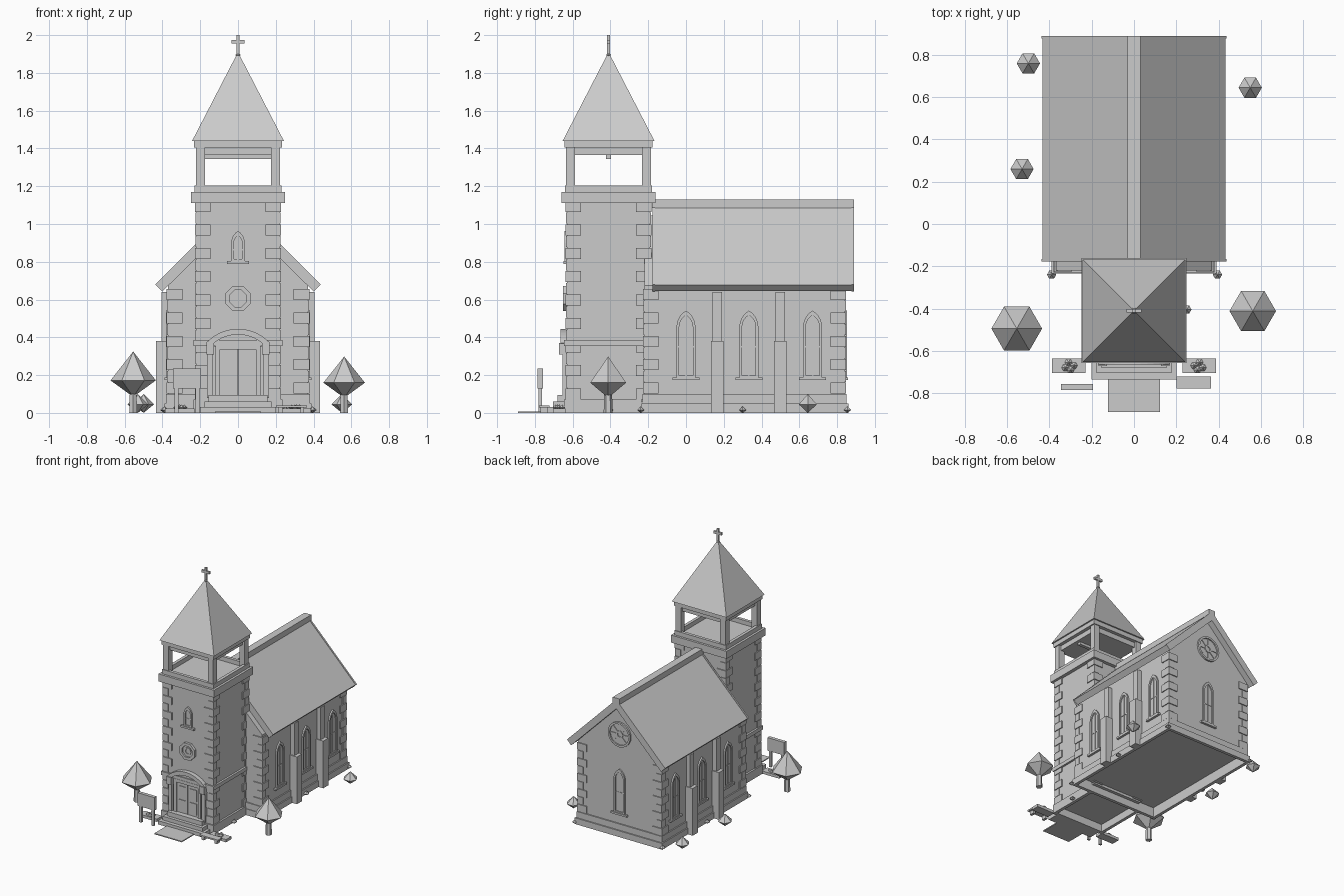
import bpy, bmesh, math
from mathutils import Matrix, Vector

if "Cube" in bpy.data.objects:
    bpy.data.objects.remove(bpy.data.objects["Cube"])

stone = bpy.data.materials.new("plain_grey")
stone.diffuse_color = (0.6, 0.6, 0.6, 1)
stone.use_nodes = True
stone.node_tree.nodes["Principled BSDF"].inputs["Base Color"].default_value = stone.diffuse_color


def finish(name, bm):
    bmesh.ops.recalc_face_normals(bm, faces=bm.faces)
    me = bpy.data.meshes.new(name)
    bm.to_mesh(me)
    bm.free()
    me.materials.append(stone)
    ob = bpy.data.objects.new(name, me)
    bpy.context.collection.objects.link(ob)
    return ob


def boxes(name, *spans):
    """Each span is x0, x1, y0, y1, z0, z1."""
    bm = bmesh.new()
    for x0, x1, y0, y1, z0, z1 in spans:
        m = Matrix.Translation(((x0 + x1) / 2, (y0 + y1) / 2, (z0 + z1) / 2))
        bmesh.ops.create_cube(bm, size=1, matrix=m @ Matrix.Diagonal((x1 - x0, y1 - y0, z1 - z0, 1)))
    return finish(name, bm)


def both(*s):
    """A span and its mirror across x = 0."""
    return [s, (-s[1], -s[0]) + tuple(s[2:])]


def place(x, y, z, turn=0):
    return Matrix.Translation((x, y, z)) @ Matrix.Rotation(math.radians(turn), 4, 'Z')


def prism(name, pts, y0, y1, m=Matrix()):
    """Extrude an x-z profile along y."""
    bm = bmesh.new()
    a = [bm.verts.new(m @ Vector((x, y0, z))) for x, z in pts]
    b = [bm.verts.new(m @ Vector((x, y1, z))) for x, z in pts]
    bm.faces.new(a)
    bm.faces.new(b)
    for i in range(len(a)):
        j = (i + 1) % len(a)
        bm.faces.new((a[i], a[j], b[j], b[i]))
    return finish(name, bm)


def ring(name, outer, inner, depth, m):
    """Raised frame between two outlines."""
    bm = bmesh.new()
    loops = [[bm.verts.new(m @ Vector((x, y, z))) for x, z in pts]
             for pts, y in ((outer, 0.005), (outer, -depth), (inner, -depth), (inner, 0.005))]
    n = len(outer)
    for p, q in zip(loops, loops[1:]):
        for i in range(n):
            j = (i + 1) % n
            bm.faces.new((p[i], p[j], q[j], q[i]))
    return finish(name, bm)


def lancet(w, bottom, spring, n=5):
    """Pointed arch outline of half width w."""
    right = [(-w + 2 * w * math.cos(t), spring + 2 * w * math.sin(t))
             for t in (math.pi / 3 * i / n for i in range(n + 1))]
    return [(-w, bottom), (w, bottom)] + right + [(-x, z) for x, z in right[-2::-1]]


def circle(r, n, start=0.0):
    return [(r * math.cos(start + math.tau * i / n), r * math.sin(start + math.tau * i / n)) for i in range(n)]


def window(name, m, w, h):
    """Lancet with frame, pane, glazing bars and sill; origin at the sill."""
    ring(name + "_frame", lancet(w, 0, h), lancet(w - 0.014, 0.014, h), 0.012, m)
    prism(name + "_pane", lancet(w - 0.012, 0.01, h), -0.003, 0.004, m)
    prism(name + "_mullion", [(-0.004, 0), (0.004, 0), (0.004, h + w * 1.5), (-0.004, h + w * 1.5)], -0.007, 0, m)
    prism(name + "_crossbar", [(-w, h * .6), (w, h * .6), (w, h * .6 + .007), (-w, h * .6 + .007)], -0.006, 0, m)
    s = w + 0.022
    prism(name + "_sill", [(-s, -0.012), (s, -0.012), (s, 0.003), (-s, 0.003)], -0.018, 0, m)


def quoins(name, corners, z0, z1, step):
    """Alternating long and short corner stones; each corner has inward signs."""
    spans = []
    count = int(round((z1 - z0) / step))
    for x, y, sx, sy in corners:
        for i in range(count):
            size, out = ((0.075, 0.008), (0.042, 0.006))[i % 2]
            xs = sorted((x - sx * out, x + sx * size))
            ys = sorted((y - sy * out, y + sy * size))
            spans.append((*xs, *ys, z0 + i * step + 0.002, z0 + (i + 1) * step - 0.002))
    boxes(name, *spans)


def bipyramid(name, x, y, r, z0, zm, z1):
    bm = bmesh.new()
    for za in (z0, z1):
        tip = bm.verts.new((x, y, za))
        rim = [bm.verts.new((x + a, y + b, zm)) for a, b in circle(r, 6)]
        for i in range(6):
            bm.faces.new((tip, rim[i], rim[(i + 1) % 6]))
    bmesh.ops.remove_doubles(bm, verts=bm.verts, dist=1e-5)
    finish(name, bm)


def kerb(x, y0, y1, z0, z1, t):
    """Four bars around a rectangle, open in the middle."""
    return [(-x, x, y0, y0 + t, z0, z1), (-x, x, y1 - t, y1, z0, z1), *both(x - t, x, y0 + t, y1 - t, z0, z1)]


# Nave walls, raised floor and plinth bars
prism("nave_walls", [(-.37, .08), (.37, .08), (.37, .675), (0, 1.045), (-.37, .675)], -.22, .84)
boxes("nave_plinth", *kerb(.39, -.235, .86, 0, .05, .025), *kerb(.38, -.23, .85, .05, .1, .015))
quoins("nave_quoins", [(sx * -.37, y, sx, sy) for sx in (1, -1) for y, sy in ((-.22, 1), (.84, -1))], .1, .66, .062)

# Nave roof with verge boards and ridge
prism("nave_roof", [(0, 1.112), (.434, .678), (.401, .645), (0, 1.045), (-.401, .645), (-.434, .678)], -.165, .88)
verge = [(0, 1.117), (.438, .679), (.401, .642), (0, 1.043), (-.401, .642), (-.438, .679)]
prism("front_verge", verge, -.178, -.165)
prism("back_verge", verge, .877, .89)
boxes("roof_ridge", (-.03, .03, -.18, .89, 1.085, 1.13))

# Stepped buttresses
for y in (.165, .5):
    boxes("buttress", *both(.365, .433, y - .033, y + .033, 0, .38), *both(.36, .405, y - .025, y + .025, .38, .64))

# Side and rear windows
for y in (0, .333, .67):
    window("right_window", place(.37, y, .185, 90), .05, .27)
    window("left_window", place(-.37, y, .185, -90), .05, .27)
window("rear_window", place(0, .84, .185, 180), .05, .27)

# Rear rose window
rose = place(0, .84, .82, 180)
ring("rose_frame", circle(.1, 20), circle(.084, 20), .014, rose)
prism("rose_pane", circle(.086, 20), -.003, .004, rose)
ring("rose_hub", circle(.03, 12), circle(.018, 12), .01, rose)
for k in range(8):
    c, s = math.cos(k * math.pi / 4), math.sin(k * math.pi / 4)
    prism("rose_spoke", [(c * a - s * b, s * a + c * b) for a, b in ((.026, -.004), (.088, -.004), (.088, .004), (.026, .004))],
          -.008, 0, rose)

# Tower shaft, plinth, string course and cornice
def square(h, z0, z1):
    return (-h, h, -.41 - h, -.41 + h, z0, z1)

boxes("tower_shaft", square(.22, .06, 1.13))
boxes("tower_plinth", (-.235, .235, -.645, -.62, 0, .07), *both(.21, .235, -.62, -.235, 0, .07))
boxes("tower_string_course", square(.236, .355, .385))
boxes("tower_cornice", square(.248, 1.11, 1.17))
quoins("tower_quoins", [(sx * -.22, -.41 - sy * .22, sx, sy) for sx in (1, -1) for sy in (1, -1)], .07, 1.11, .062)

# Open belfry
boxes("belfry_posts", *[s for y in (-.635, -.233) for s in both(.175, .223, y, y + .048, 1.17, 1.41)])
boxes("belfry_rails", (-.23, .23, -.64, -.615, 1.17, 1.205), (-.23, .23, -.205, -.18, 1.17, 1.205),
      *both(.205, .23, -.615, -.205, 1.17, 1.205))
boxes("belfry_ceiling", square(.205, 1.365, 1.41))
boxes("bell_beam", (-.18, .18, -.423, -.397, 1.345, 1.37))
boxes("spire_base", square(.232, 1.405, 1.442))

# Spire and cross
bm = bmesh.new()
bmesh.ops.create_cone(bm, cap_ends=True, segments=4, radius1=.243 * math.sqrt(2), radius2=0, depth=.47,
                      matrix=place(0, -.41, 1.675, 45))
finish("spire", bm)
bipyramid("cross_knob", 0, -.41, .015, 1.88, 1.895, 1.91)
boxes("cross", (-.008, .008, -.418, -.402, 1.89, 2), (-.035, .035, -.418, -.402, 1.955, 1.975))

# Tower front: upper lancet and octagon window
window("tower_window", place(0, -.63, .8), .036, .1)
octa = place(0, -.63, .605)
ring("octagon_frame", circle(.072, 8, math.pi / 8), circle(.048, 8, math.pi / 8), .02, octa)
prism("octagon_pane", circle(.05, 8, math.pi / 8), -.006, .004, octa)
ring("octagon_hub", circle(.03, 8), circle(.02, 8), .012, octa)

# Doorway
boxes("door_frame", *both(.095, .12, -.648, -.62, .08, .355), (-.12, .12, -.648, -.62, .335, .36))
boxes("door_leaves", *both(.003, .095, -.638, -.62, .08, .335))
boxes("door_panels", *both(.02, .08, -.643, -.63, .11, .2), *both(.02, .08, -.643, -.63, .22, .31))
boxes("door_pilasters", *both(.133, .163, -.655, -.62, .08, .31))
boxes("pilaster_capitals", *both(.128, .168, -.672, -.62, .31, .37))
t = math.asin(.17 / .23)
arc = [-t + 2 * t * i / 12 for i in range(13)]
hood = [(r * math.sin(a), .215 + r * math.cos(a)) for r, seq in ((.23, arc), (.2, arc[::-1])) for a in seq]
prism("door_hood", hood, -.665, -.62)
prism("door_tympanum", [(.2 * math.sin(a), .215 + .2 * math.cos(a)) for a in arc], -.638, -.62)

# Steps and path
boxes("steps", (-.2, .2, -.735, -.63, 0, .03), (-.178, .178, -.705, -.63, .03, .06), (-.157, .157, -.68, -.63, .06, .095))
boxes("path", (-.122, .122, -.89, -.72, 0, .008))

# Notice board and bench
boxes("board_panel", (-.345, -.195, -.785, -.757, .13, .235))
boxes("board_posts", (-.335, -.315, -.78, -.762, 0, .13), (-.225, -.205, -.78, -.762, 0, .13))
boxes("bench", (.2, .365, -.778, -.722, .028, .04), (.215, .235, -.77, -.73, 0, .03), (.33, .35, -.77, -.73, 0, .03))

# Planting beds
boxes("planting_beds", *both(.23, .387, -.705, -.637, 0, .022))
for s in (-1, 1):
    for dx, dy in ((.285, -.67), (.31, -.655), (.325, -.68), (.3, -.69)):
        bipyramid("bed_plant", s * dx, dy, .018, .015, .028, .045)

# Trees, bushes and tufts
for x, y, r, z0, zm, z1 in ((-.555, -.495, .12, .085, .172, .325), (.562, -.412, .11, .08, .16, .298)):
    bipyramid("tree_crown", x, y, r, z0, zm, z1)
    bm = bmesh.new()
    bmesh.ops.create_cone(bm, cap_ends=True, segments=6, radius1=.024, radius2=.02, depth=.12, matrix=place(x, y, .06))
    finish("tree_trunk", bm)
for x, y in ((-.5, .76), (-.53, .26), (.55, .645)):
    bipyramid("bush", x, y, .055, 0, .045, .1)
for x, y in ((-.39, -.24), (.395, -.24), (.25, -.405), (.4, .3), (-.4, .3), (.39, .855), (-.39, .855)):
    bipyramid("grass_tuft", x, y, .022, 0, .015, .035)
